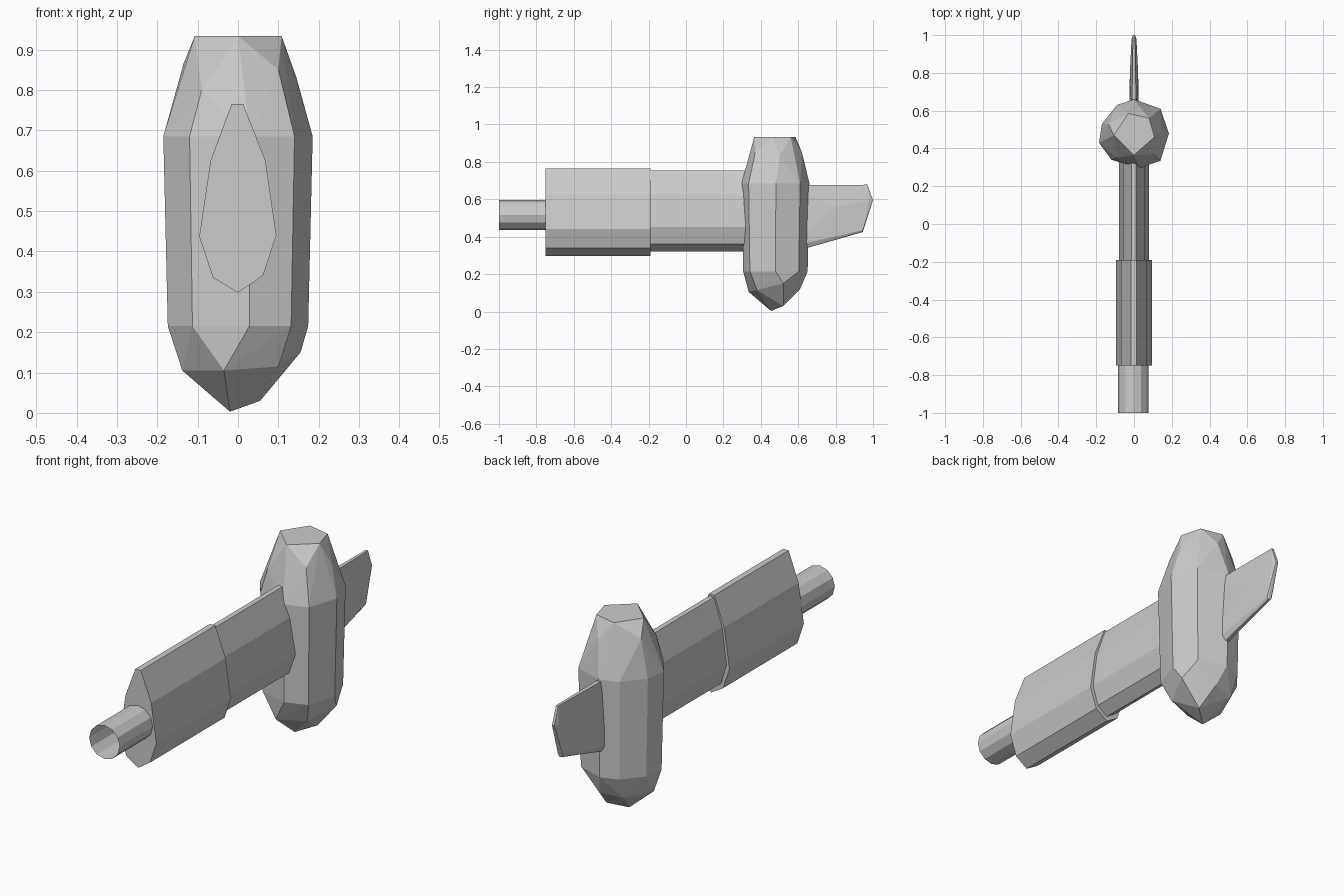
import bpy, bmesh, math


def finish(name, bm):
    bmesh.ops.recalc_face_normals(bm, faces=bm.faces[:])
    mesh = bpy.data.meshes.new(name)
    bm.to_mesh(mesh)
    bm.free()
    obj = bpy.data.objects.new(name, mesh)
    bpy.context.collection.objects.link(obj)
    return obj


def hull(name, points):
    bm = bmesh.new()
    for p in points:
        bm.verts.new(p)
    res = bmesh.ops.convex_hull(bm, input=bm.verts[:])
    loose = [v for v in bm.verts if not v.link_faces]
    bmesh.ops.delete(bm, geom=loose, context='VERTS')
    return finish(name, bm)


def extrude_y(name, profile, y0, y1, caps=True):
    bm = bmesh.new()
    a = [bm.verts.new((x, y0, z)) for x, z in profile]
    b = [bm.verts.new((x, y1, z)) for x, z in profile]
    n = len(a)
    for i in range(n):
        j = (i + 1) % n
        bm.faces.new((a[i], a[j], b[j], b[i]))
    if caps:
        bm.faces.new(a)
        bm.faces.new(b)
    return finish(name, bm)


# Open front tube
tube = [(-0.004 + 0.08 * math.cos(i * math.tau / 12),
         0.515 + 0.08 * math.sin(i * math.tau / 12)) for i in range(12)]
extrude_y("front_tube", tube, -1.0, -0.74, caps=False)

# Tall tapered body: larger front section, slimmer rear section
body = [(-0.016, 0.765), (0.013, 0.765), (0.068, 0.625), (0.095, 0.44),
        (0.062, 0.34), (0, 0.298), (-0.062, 0.335), (-0.096, 0.437), (-0.068, 0.625)]
extrude_y("front_body", body, -0.75, -0.19)
slim = [(x * 0.84, 0.755 + (z - 0.765) * 0.93) for x, z in body]
extrude_y("rear_body", slim, -0.20, 0.36)

# Upright faceted pod
waist = [(0, 0.66), (0.14, 0.61), (0.185, 0.48), (0.14, 0.335), (0.03, 0.297),
         (-0.12, 0.34), (-0.185, 0.43), (-0.17, 0.53), (-0.09, 0.63)]
top = [(-0.107, 0.47), (-0.03, 0.585), (0.08, 0.56), (0.108, 0.46), (0, 0.365)]
pod = [(x, y, 0.685) for x, y in waist]
pod += [(x * 0.94, 0.47 + (y - 0.47) * 0.95, 0.215) for x, y in waist]
pod += [(x, y, 0.934) for x, y in top]
pod += [(-0.135, 0.53, 0.865), (0.1, 0.37, 0.85), (-0.09, 0.35, 0.80),
        (0.03, 0.62, 0.85), (0.145, 0.50, 0.83)]
pod += [(-0.138, 0.44, 0.105), (-0.035, 0.335, 0.105), (0.1, 0.38, 0.115),
        (0.155, 0.52, 0.15), (0.03, 0.61, 0.12), (-0.08, 0.58, 0.11),
        (0.055, 0.52, 0.03), (-0.02, 0.455, 0.003)]
hull("upright_pod", pod)

# Thin tail fin: (y, z, half thickness)
fin = [(0.55, 0.675, 0.012), (0.97, 0.678, 0.006), (1.0, 0.595, 0.006),
       (0.945, 0.425, 0.006), (0.55, 0.312, 0.010), (0.945, 0.435, 0.013),
       (0.98, 0.595, 0.013), (0.55, 0.345, 0.026), (0.80, 0.56, 0.022)]
hull("tail_fin", [(s * t, y, z) for y, z, t in fin for s in (-1, 1)])
